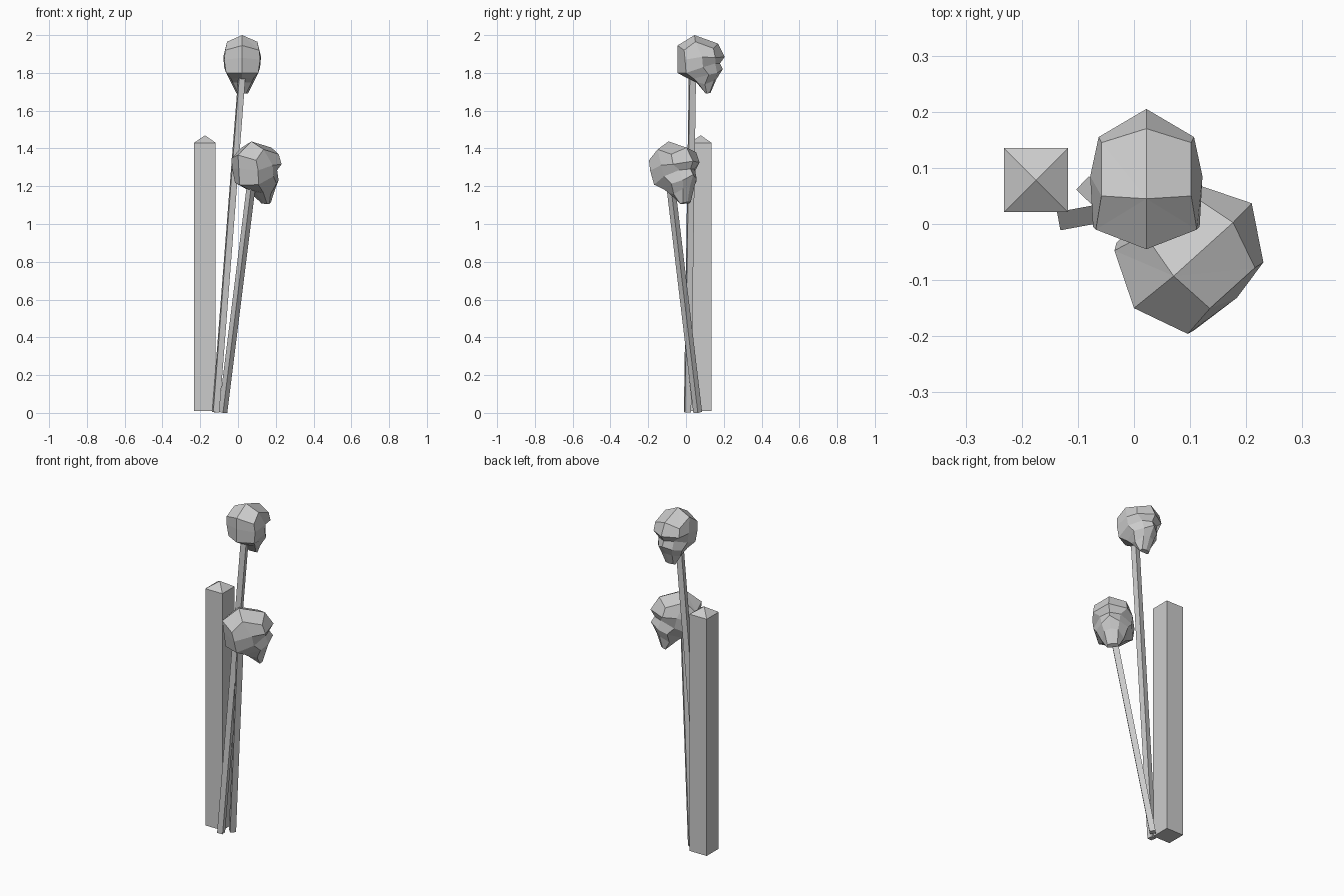
import bpy
import bmesh
from math import radians
from mathutils import Matrix, Vector, Euler

if "Cube" in bpy.data.objects:
    bpy.data.objects.remove(bpy.data.objects["Cube"], do_unlink=True)

GREY = (0.6, 0.6, 0.6, 1.0)
grey = bpy.data.materials.new("plain_grey")
grey.use_nodes = True
grey.diffuse_color = GREY
grey.node_tree.nodes["Principled BSDF"].inputs["Base Color"].default_value = GREY


def finish(name, bm, matrix=None):
    """Turn a bmesh into a flat-shaded grey object."""
    if matrix is not None:
        bmesh.ops.transform(bm, matrix=matrix, verts=bm.verts)
    bmesh.ops.recalc_face_normals(bm, faces=bm.faces)
    mesh = bpy.data.meshes.new(name)
    bm.to_mesh(mesh)
    bm.free()
    mesh.materials.append(grey)
    obj = bpy.data.objects.new(name, mesh)
    bpy.context.collection.objects.link(obj)
    return obj


def stake(name, start, end, width):
    """Square rod from start to end, one side turned along its lean."""
    start, end = Vector(start), Vector(end)
    lean = end - start
    up = lean.normalized()
    side = Vector((-lean.y, lean.x, 0)).normalized()
    rotation = Matrix((side.cross(up), side, up)).transposed().to_4x4()
    size = Matrix.Diagonal((width, width, lean.length, 1))
    bm = bmesh.new()
    bmesh.ops.create_cube(bm, size=1)
    finish(name, bm, Matrix.Translation((start + end) / 2) @ rotation @ size)


# Half rings of the skull, each from the back midline round to the face;
# the origin is the back of the crown and the face looks along +y
CROWN = (0, 0.09, 0.055)
RINGS = {
    "forehead": [(0, 0, 0), (.09, .035, -.025), (.08, .095, .02),
                 (.08, .19, -.015), (0, .215, .01)],
    "brow": [(0, 0, -.065), (.095, .04, -.075), (.1, .13, -.06),
             (.085, .2, -.065), (0, .25, -.06)],
    "eyes": [(0, 0, -.145), (.085, .045, -.145), (.095, .135, -.115),
             (.05, .2, -.095), (0, .225, -.095)],
    "cheeks": [(0, .045, -.17), (.06, .085, -.175), (.08, .165, -.155),
               (.045, .21, -.145), (0, .24, -.125)],
    "mouth": [(0, .1, -.195), (.05, .105, -.195), (.055, .145, -.205),
              (.035, .195, -.185), (0, .205, -.18)],
    "chin": [(0, .15, -.255), (.02, .15, -.255), (.03, .155, -.255),
             (.025, .17, -.25), (0, .175, -.25)],
}


def skull(name, location, turn=(0, 0, 0), scale=1.0):
    """Loft the mirrored rings, with a fan for the crown and a chin cap."""
    bm = bmesh.new()
    loops = []
    for half in RINGS.values():
        mirrored = [(-x, y, z) for x, y, z in reversed(half[1:-1])]
        loops.append([bm.verts.new(p) for p in half + mirrored])
    count = len(loops[0])
    top = bm.verts.new(CROWN)
    for i in range(count):
        j = (i + 1) % count
        bm.faces.new((top, loops[0][i], loops[0][j]))
        for upper, lower in zip(loops, loops[1:]):
            bm.faces.new((upper[i], lower[i], lower[j], upper[j]))
    bm.faces.new(loops[-1])
    rotation = Euler([radians(a) for a in turn], "YXZ").to_matrix().to_4x4()
    matrix = Matrix.Translation(location) @ rotation @ Matrix.Scale(scale, 4)
    finish(name, bm, matrix)


# Upright post with a low pyramid top
bm = bmesh.new()
bmesh.ops.create_cube(bm, size=1)
cap = max(bm.faces, key=lambda f: f.calc_center_median().z)
tip = bmesh.ops.poke(bm, faces=[cap])["verts"][0]
tip.co.z += 0.028
finish("post", bm, Matrix.Translation((-0.175, 0.078, 0.72))
       @ Matrix.Diagonal((0.114, 0.114, 1.42, 1)))

# Two leaning stakes, each carrying a skull
stake("tall_stake", (-0.118, 0.008, 0.003), (0.022, 0.034, 1.80), 0.033)
stake("short_stake", (-0.08, 0.062, 0.003), (0.072, -0.083, 1.22), 0.033)
skull("tall_skull", (0.022, -0.045, 1.945))
skull("short_skull", (0, -0.15, 1.365), turn=(7, 3, -49), scale=1.1)
